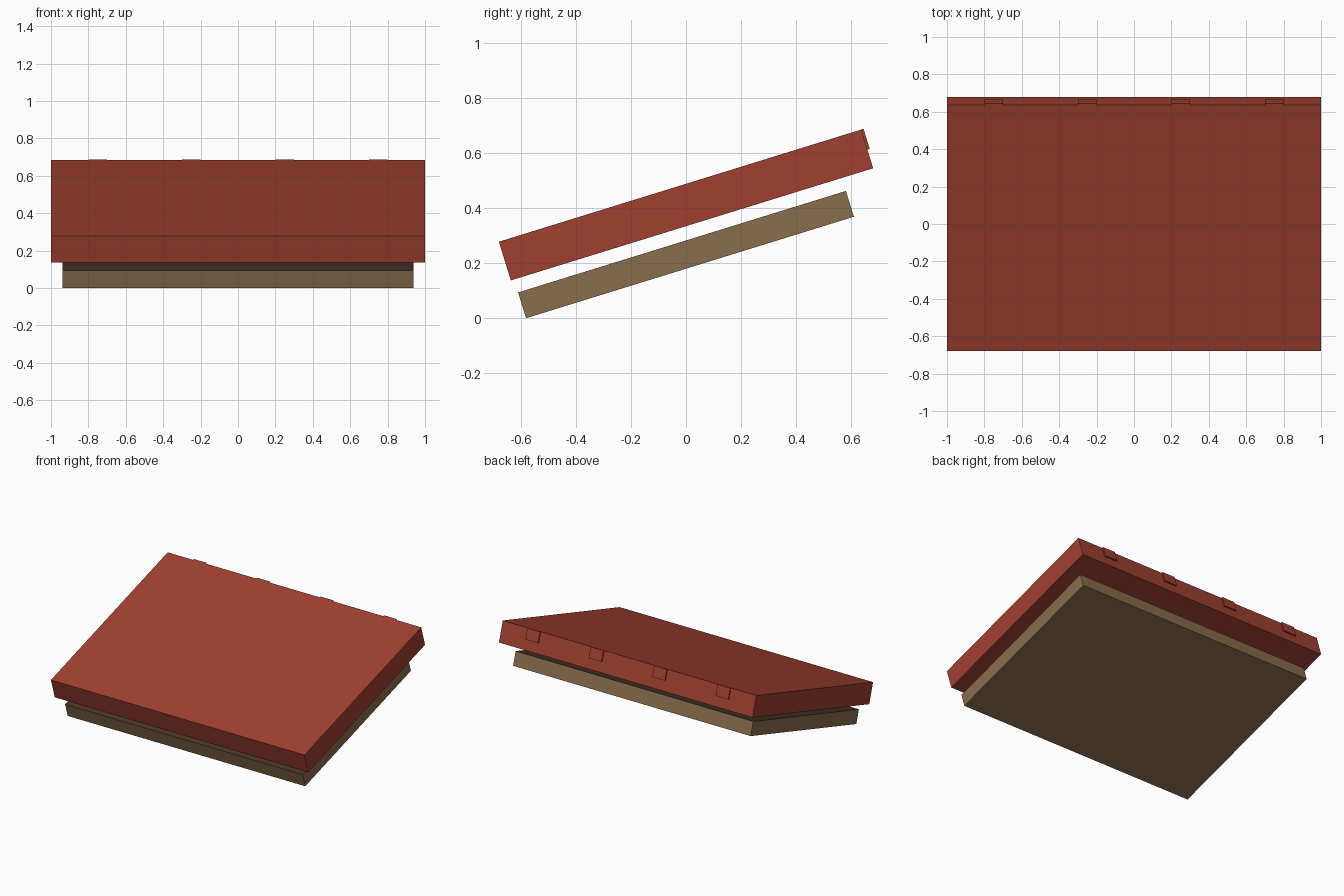
import bpy, bmesh, math
from mathutils import Matrix, Vector

if "Cube" in bpy.data.objects:
    bpy.data.objects.remove(bpy.data.objects["Cube"])

TILT = math.radians(17.2)


def material(name, rgb):
    m = bpy.data.materials.new(name)
    m.diffuse_color = (*rgb, 1)
    m.use_nodes = True
    m.node_tree.nodes["Principled BSDF"].inputs["Base Color"].default_value = m.diffuse_color
    return m


red = material("clay_red", (0.35, 0.052, 0.03))
brown = material("wood_brown", (0.25, 0.155, 0.075))
dark = material("dark_wood", (0.065, 0.036, 0.02))


def sloped_box(name, size, offset, height, mats):
    """Box placed at an offset in the frame of a slab tilted up toward the back."""
    bm = bmesh.new()
    bmesh.ops.create_cube(bm, size=1, matrix=Matrix.Translation(offset) @ Matrix.Diagonal((*size, 1)))
    # A second material, when given, covers the upper face
    if len(mats) > 1:
        bm.normal_update()
        for f in bm.faces:
            f.material_index = 1 if f.normal.z > 0.9 else 0
    bm.transform(Matrix.Translation((0, 0, height)) @ Matrix.Rotation(TILT, 4, 'X'))
    mesh = bpy.data.meshes.new(name)
    bm.to_mesh(mesh)
    bm.free()
    for m in mats:
        mesh.materials.append(m)
    obj = bpy.data.objects.new(name, mesh)
    bpy.context.collection.objects.link(obj)
    return obj


# Main slabs: red cover above, narrower wooden base below with a clear gap
sloped_box("upper_slab", (2.0, 1.377, 0.147), Vector((0, 0, 0)), 0.411, [red])
sloped_box("lower_slab", (1.874, 1.246, 0.098), Vector((0, 0, 0)), 0.231, [brown, dark])

# Four small tabs along the upper back edge
for i, x in enumerate((-0.75, -0.25, 0.25, 0.75)):
    sloped_box(f"back_tab_{i + 1}", (0.1, 0.014, 0.076), Vector((x, 0.6905, 0.0355)), 0.411, [red])
